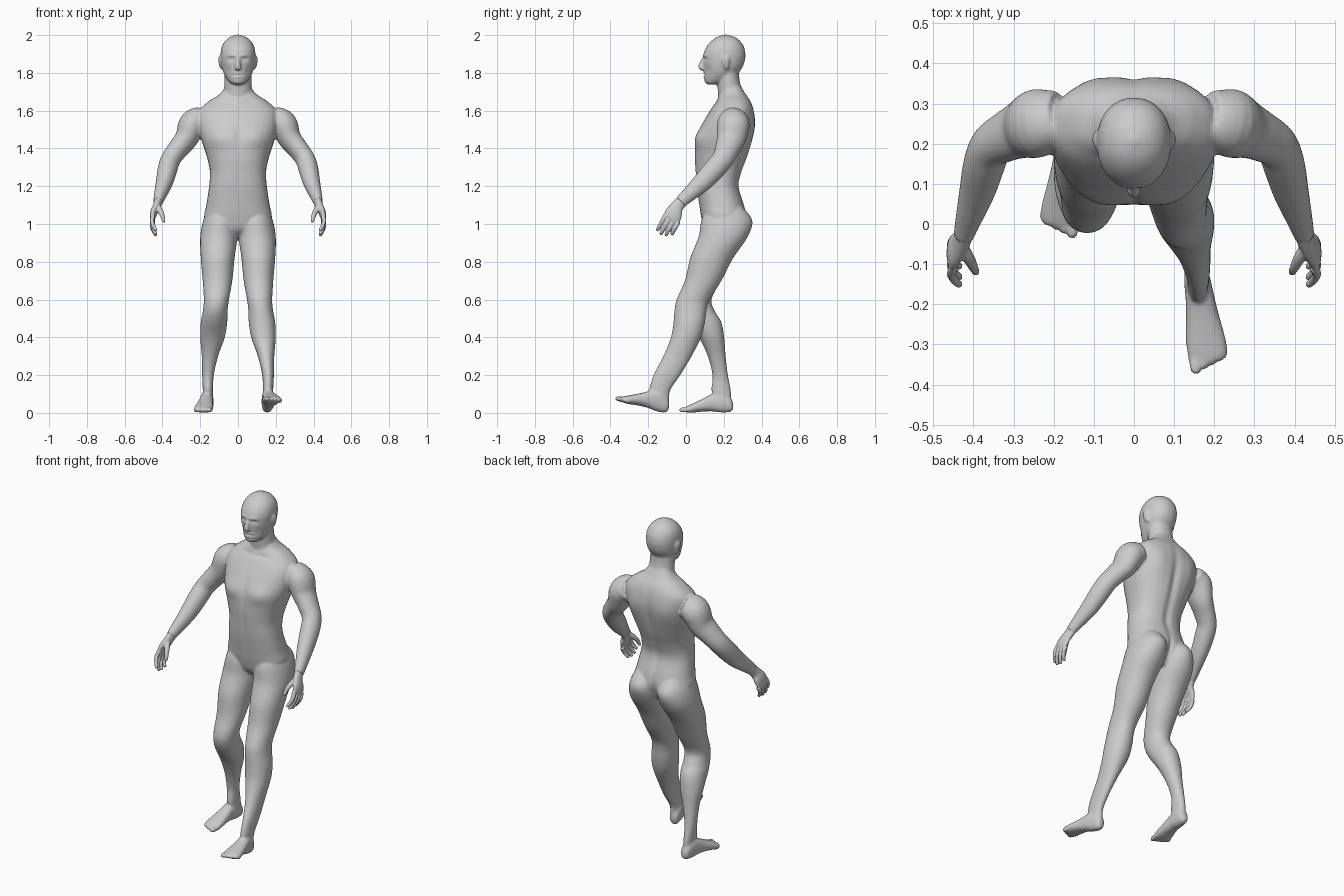
import bpy, bmesh, math
from mathutils import Vector, Matrix


def curve(rows, n=5):
    """Catmull-Rom interpolation of section rows."""
    out = []
    for i in range(len(rows) - 1):
        p0, p1 = rows[max(i - 1, 0)], rows[i]
        p2, p3 = rows[i + 1], rows[min(i + 2, len(rows) - 1)]
        for k in range(n):
            t = k / n
            out.append([b + 0.5 * t * (c - a + t * (2*a - 5*b + 4*c - d + t * (3*(b - c) + d - a)))
                        for a, b, c, d in zip(p0, p1, p2, p3)])
    return out + [list(rows[-1])]


def skin(bm, rings):
    """Closed skin over a list of rings of points."""
    loops = [[bm.verts.new(p) for p in ring] for ring in rings]
    n = len(loops[0])
    for a, b in zip(loops, loops[1:]):
        for i in range(n):
            bm.faces.new((a[i], a[(i + 1) % n], b[(i + 1) % n], b[i]))
    caps = [bm.faces.new(loops[0][::-1]), bm.faces.new(loops[-1])]
    bmesh.ops.triangulate(bm, faces=caps)


def stack(bm, rows, power=2.0, place=lambda u, v, t: (u, v, t), n=32):
    """Sections (t, u0, u1, v0, v1) as superellipses stacked along t."""
    rings = []
    for t, u0, u1, v0, v1 in curve(rows):
        ring = []
        for k in range(n):
            c, s = math.cos(2 * math.pi * k / n), math.sin(2 * math.pi * k / n)
            c = math.copysign(abs(c) ** (2 / power), c)
            s = math.copysign(abs(s) ** (2 / power), s)
            ring.append(place((u0 + u1) / 2 + c * (u1 - u0) / 2, (v0 + v1) / 2 + s * (v1 - v0) / 2, t))
        rings.append(ring)
    skin(bm, rings)


def tube(bm, rows, side=1, n=24):
    """Points (x, y, z, a, b): a = radius in the side plane, b = radius across it."""
    pts = curve(rows)
    rings = []
    for i, (x, y, z, a, b) in enumerate(pts):
        tan = (Vector(pts[min(i + 1, len(pts) - 1)][:3]) - Vector(pts[max(i - 1, 0)][:3])).normalized()
        p = tan.cross(Vector((1, 0, 0))).normalized()
        q = tan.cross(p)
        ring = []
        for k in range(n):
            w = 2 * math.pi * k / n
            co = Vector((x, y, z)) + p * a * math.cos(w) + q * b * math.sin(w)
            ring.append((co.x * side, co.y, co.z))
        rings.append(ring)
    skin(bm, rings)


def fuse(bm, name, voxel, smooth, strokes=()):
    """Fuse overlapping skins into one smooth surface, then push soft details."""
    bmesh.ops.recalc_face_normals(bm, faces=bm.faces)
    me = bpy.data.meshes.new(name)
    bm.to_mesh(me)
    bm.free()
    ob = bpy.data.objects.new(name, me)
    bpy.context.collection.objects.link(ob)
    m = ob.modifiers.new("fuse", 'REMESH')
    m.mode = 'VOXEL'
    m.voxel_size = voxel
    m = ob.modifiers.new("relax", 'SMOOTH')
    m.factor, m.iterations = 0.5, smooth
    dg = bpy.context.evaluated_depsgraph_get()
    new = bpy.data.meshes.new_from_object(ob.evaluated_get(dg))
    ob.modifiers.clear()
    ob.data = new
    for v in new.vertices:
        co = v.co.copy()
        for c, r, dy in strokes:
            dz = (co.z - c[2]) / r[2]
            if abs(dz) > 2.2:
                continue
            e = ((abs(co.x) - c[0]) / r[0]) ** 2 + ((co.y - c[1]) / r[1]) ** 2 + dz * dz
            if e < 5:
                v.co.y += dy * math.exp(-e)
    new.polygons.foreach_set("use_smooth", [True] * len(new.polygons))
    return ob


body = bmesh.new()

# torso: (z, half width, front y, back y)
torso = [(.93, .05, .14, .26), (.97, .13, .10, .29), (1.03, .178, .082, .315), (1.1, .168, .07, .308),
         (1.2, .153, .056, .28), (1.28, .149, .05, .297), (1.36, .166, .046, .327), (1.45, .195, .054, .353),
         (1.53, .21, .085, .366), (1.6, .205, .127, .36), (1.65, .155, .16, .343), (1.69, .095, .178, .315),
         (1.74, .06, .19, .285)]
stack(body, [(z, -w, w, f, b) for z, w, f, b in torso], 2.35)

# neck and head
neck = [(1.6, .085, .18, .335), (1.66, .08, .172, .318), (1.71, .074, .168, .297),
        (1.76, .072, .165, .284), (1.82, .07, .165, .28)]
stack(body, [(z, -w, w, f, b) for z, w, f, b in neck])
head = [(1.738, .024, .115, .15), (1.748, .042, .105, .185), (1.77, .06, .098, .24), (1.80, .076, .097, .278),
        (1.84, .088, .094, .304), (1.88, .092, .091, .314), (1.905, .092, .094, .314), (1.935, .087, .107, .308),
        (1.965, .072, .13, .29), (1.988, .046, .16, .262), (2.002, .012, .2, .22)]
stack(body, [(z, -w, w, f, b) for z, w, f, b in head], 2.15)

# nose and ears
tube(body, [(0, .1, 1.885, .008, .009), (0, .088, 1.862, .012, .010), (0, .079, 1.84, .014, .014),
            (0, .083, 1.826, .014, .019), (0, .095, 1.82, .008, .012)])
for s in (1, -1):
    tube(body, [(.084, .217, 1.82, .008, .008), (.092, .213, 1.84, .015, .008),
                (.097, .21, 1.868, .021, .007), (.095, .21, 1.888, .014, .007)], s)

# legs: (z, inner x, outer x), with front/back y for the leading and trailing leg
leg_x = [(1.1, .03, .15), (1.02, .002, .184), (.93, .003, .2), (.82, .018, .197), (.7, .03, .187),
         (.6, .048, .181), (.54, .055, .186), (.48, .057, .197), (.4, .07, .2), (.3, .105, .192),
         (.2, .128, .19), (.12, .132, .186), (.06, .13, .182)]
lead_y = [(.12, .29), (.082, .343), (.066, .325), (.022, .25), (-.006, .188), (-.05, .125), (-.061, .108),
          (-.066, .1), (-.08, .08), (-.12, .03), (-.172, -.03), (-.195, -.083), (-.19, -.09)]
trail_y = [(.12, .29), (.082, .343), (.068, .325), (.03, .25), (.012, .185), (-.02, .135), (-.018, .152),
           (.012, .187), (.068, .202), (.115, .21), (.14, .222), (.135, .237), (.15, .24)]
for s, ys in ((1, lead_y), (-1, trail_y)):
    stack(body, [(z, a, b, f, k) for (z, a, b), (f, k) in zip(leg_x, ys)], 2.1,
          lambda u, v, t, s=s: (s * u, v, t))

# feet with toes: (distance from heel, inner, outer, bottom, top)
foot = [(0, -.012, .012, .018, .045), (.015, -.026, .026, .004, .08), (.06, -.033, .033, 0, .115),
        (.11, -.036, .037, .006, .1), (.16, -.043, .043, .005, .074), (.21, -.05, .05, 0, .05),
        (.245, -.048, .047, 0, .034), (.26, -.04, .035, .005, .026)]
for s, pos, yaw, pitch in ((1, (.152, -.1, -.006), 8, -14.5), (-1, (-.155, .25, .002), -7, 0)):
    M = (Matrix.Translation(pos) @ Matrix.Rotation(math.radians(yaw), 4, 'Z')
         @ Matrix.Rotation(math.radians(pitch), 4, 'X'))
    put = lambda u, v, t, M=M, s=s: M @ Vector((s * u, -t, v))
    stack(body, foot, 2.3, put)
    for i in range(5):
        w, c, e = (.014 if i == 0 else .009), (-.035, -.012, .008, .026, .042)[i], .284 - .008 * i
        stack(body, [(.22, c - w, c + w, .002, .03), (e - .015, c - w, c + w, .001, .028),
                     (e, c - w * .6, c + w * .6, .006, .02)], 2, put, 16)

# arms
arm = [(.185, .265, 1.56, .07, .06), (.238, .252, 1.53, .086, .074), (.272, .24, 1.455, .077, .062),
       (.315, .22, 1.4, .066, .055), (.355, .195, 1.345, .058, .052), (.373, .15, 1.29, .057, .052),
       (.39, .085, 1.22, .051, .045), (.41, .02, 1.16, .04, .034), (.425, -.03, 1.115, .032, .025)]
for s in (1, -1):
    tube(body, arm, s, 32)

# soft surface details: (centre, radius, push along y), mirrored in x
details = [((.034, .1, 1.872), (.017, .04, .010), .011),      # eye sockets
           ((.034, .1, 1.870), (.009, .04, .006), -.006),     # eyes
           ((.03, .095, 1.892), (.028, .03, .008), -.005),    # brow
           ((0, .095, 1.788), (.028, .03, .004), .006),       # mouth
           ((0, .095, 1.798), (.022, .03, .006), -.006),      # upper lip
           ((0, .095, 1.778), (.02, .03, .006), -.006),       # lower lip
           ((0, .1, 1.752), (.02, .03, .012), -.004),         # chin
           ((.055, .11, 1.81), (.018, .04, .025), .005),      # cheek hollows
           ((.095, .07, 1.455), (.07, .06, .05), -.014),      # chest
           ((0, .06, 1.47), (.014, .06, .09), .006),          # breastbone
           ((0, .055, 1.25), (.012, .05, .12), .004),         # belly line
           ((0, .34, 1.42), (.022, .08, .17), -.012),         # spine
           ((0, .29, 1.2), (.022, .08, .1), -.008),           # lower spine
           ((.11, .36, 1.5), (.05, .07, .08), .008),          # shoulder blades
           ((.085, .34, 1.02), (.06, .08, .06), .008),        # buttocks
           ((0, .32, 1.0), (.012, .08, .07), -.012),          # cleft
           ((.05, .17, 1.645), (.04, .05, .012), .006)]       # collarbone hollow
fuse(body, "body", .0065, 5, details)

# hands: palm, four fingers and thumb
palm = [(.415, 0, 1.143, .03, .024), (.43, -.045, 1.095, .034, .021), (.445, -.063, 1.062, .045, .019),
        (.453, -.076, 1.03, .046, .014), (.45, -.085, 1.015, .036, .009)]
fingers = [((-.11, 1.045), (-.153, .965)), ((-.087, 1.033), (-.135, .944)),
           ((-.063, 1.022), (-.108, .938)), ((-.04, 1.012), (-.076, .943))]
for s, name in ((1, "left_hand"), (-1, "right_hand")):
    hand = bmesh.new()
    tube(hand, palm, s)
    for (y0, z0), (y1, z1) in fingers:
        at = lambda t: (y0 + (y1 - y0) * t, z0 + (z1 - z0) * t)
        tube(hand, [(x, *at(t), r, r) for x, t, r in ((.45, 0, .012), (.455, .35, .0115), (.447, .7, .0105),
                                                     (.435, .95, .009), (.432, 1.0, .005))], s, 14)
    tube(hand, [(.43, -.055, 1.095, .018, .016), (.412, -.085, 1.07, .015, .015),
                (.4, -.108, 1.043, .012, .012), (.394, -.12, 1.015, .009, .009),
                (.393, -.123, 1.008, .004, .004)], s, 14)
    fuse(hand, name, .0038, 3)
